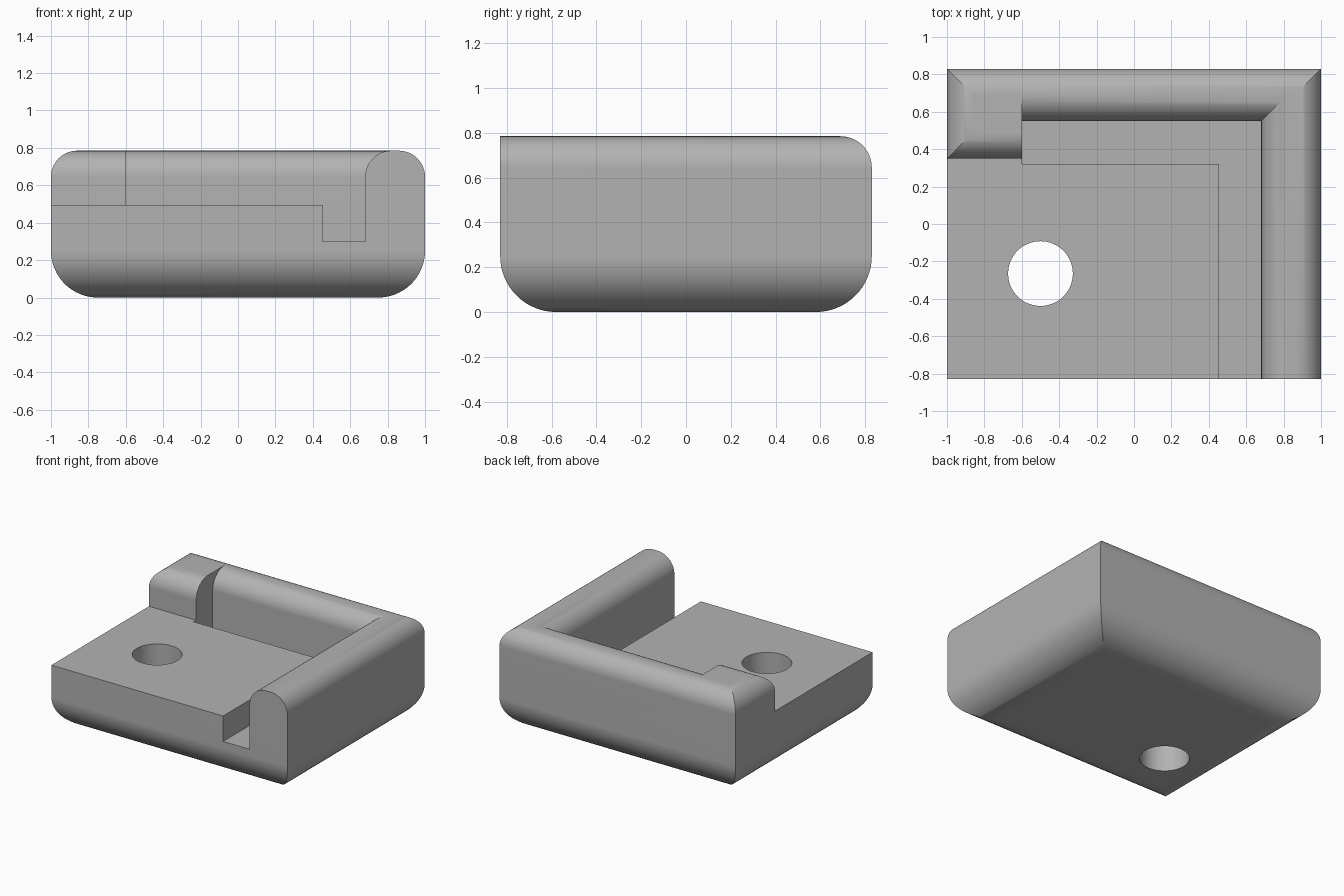
import bpy, bmesh, math
from mathutils import Vector

if "Cube" in bpy.data.objects:
    bpy.data.objects.remove(bpy.data.objects["Cube"], do_unlink=True)

HX, HY, TOP = 1.0, 0.83, 0.785     # half width, half depth, height
DECK, GROOVE = 0.495, 0.30         # floor levels
R_LOW, R_TOP = 0.25, 0.14          # bottom and rim roundings
FAR = 1.5                          # overshoot for cutters
STEPS = 16

grey = bpy.data.materials.new("plain_grey")
grey.use_nodes = True
colour = (0.45, 0.45, 0.45, 1)
grey.diffuse_color = colour
grey.node_tree.nodes["Principled BSDF"].inputs["Base Color"].default_value = colour


def arc(cx, cz, r, start, end):
    """Points of an arc, angles in degrees."""
    angles = [math.radians(start + (end - start) * i / STEPS) for i in range(STEPS + 1)]
    return [(cx + r * math.cos(a), cz + r * math.sin(a)) for a in angles]


def extrude(name, profile, axis, start, end):
    """Prism from a (horizontal, z) profile, swept along x or y."""
    bm = bmesh.new()

    def place(h, z, t):
        return (t, h, z) if axis == "x" else (h, t, z)

    face = bm.faces.new([bm.verts.new(place(h, z, start)) for h, z in profile])
    swept = bmesh.ops.extrude_face_region(bm, geom=[face])["geom"]
    verts = [v for v in swept if isinstance(v, bmesh.types.BMVert)]
    bmesh.ops.translate(bm, verts=verts, vec=Vector(place(0, 0, end - start)))
    bmesh.ops.recalc_face_normals(bm, faces=bm.faces)
    mesh = bpy.data.meshes.new(name)
    bm.to_mesh(mesh)
    bm.free()
    mesh.materials.append(grey)
    obj = bpy.data.objects.new(name, mesh)
    bpy.context.collection.objects.link(obj)
    return obj


def combine(target, tool, operation):
    """Apply a boolean and discard the tool."""
    mod = target.modifiers.new("cut", "BOOLEAN")
    mod.operation, mod.object, mod.solver = operation, tool, "EXACT"
    bpy.context.view_layer.objects.active = target
    bpy.ops.object.modifier_apply(modifier=mod.name)
    bpy.data.objects.remove(tool, do_unlink=True)


def shell_profile(half, sharp_front):
    """Outer section with rounded bottom, and one or two rounded top edges."""
    front = [(-half, TOP)] if sharp_front else arc(-half + R_TOP, TOP - R_TOP, R_TOP, 90, 180)
    return (arc(half - R_TOP, TOP - R_TOP, R_TOP, 0, 90) + front
            + arc(-half + R_LOW, R_LOW, R_LOW, 180, 270)
            + arc(half - R_LOW, R_LOW, R_LOW, 270, 360))


def pocket_profile(near, wall, floor):
    """Recess section whose far wall flares out into the rounded rim."""
    rim = arc(wall + R_TOP, TOP - R_TOP, R_TOP, 180, 90)
    return [(near, floor), (wall, floor)] + rim + [(wall + R_TOP, FAR), (near, FAR)]


def rectangle(a, b, low, high):
    return [(a, low), (b, low), (b, high), (a, high)]


# Body: two crossed sections give mitred, rounded edges
body = extrude("corner_tray", shell_profile(HX, False), "y", -HY, HY)
side_section = extrude("side_section", shell_profile(HY, True), "x", -FAR, FAR)
combine(body, side_section, "INTERSECT")

# Pocket inside the rails, leaving the raised deck and its edge groove
pocket = extrude("pocket", pocket_profile(-0.6, 0.68, GROOVE), "y", -FAR, FAR)
combine(pocket, extrude("pocket_depth", pocket_profile(-FAR, 0.55, 0.1), "x", -2, 2), "INTERSECT")
combine(pocket, extrude("deck", rectangle(-2, 0.455, 0, DECK), "y", -2, 0.32), "DIFFERENCE")
combine(body, pocket, "DIFFERENCE")

# Open deck in front of the corner block
combine(body, extrude("open_deck", pocket_profile(-FAR, 0.35, DECK), "x", -FAR, -0.59), "DIFFERENCE")

# Round through hole
bpy.ops.mesh.primitive_cylinder_add(vertices=64, radius=0.173, depth=3, location=(-0.5, -0.265, 0))
combine(body, bpy.context.object, "DIFFERENCE")

# Smooth curved surfaces, crisp edges
bpy.ops.object.select_all(action="DESELECT")
body.select_set(True)
bpy.context.view_layer.objects.active = body
body.data.materials.clear()
body.data.materials.append(grey)
bpy.ops.object.shade_smooth_by_angle(angle=math.radians(25))
normals = body.modifiers.new("even_shading", "WEIGHTED_NORMAL")
normals.keep_sharp = True
